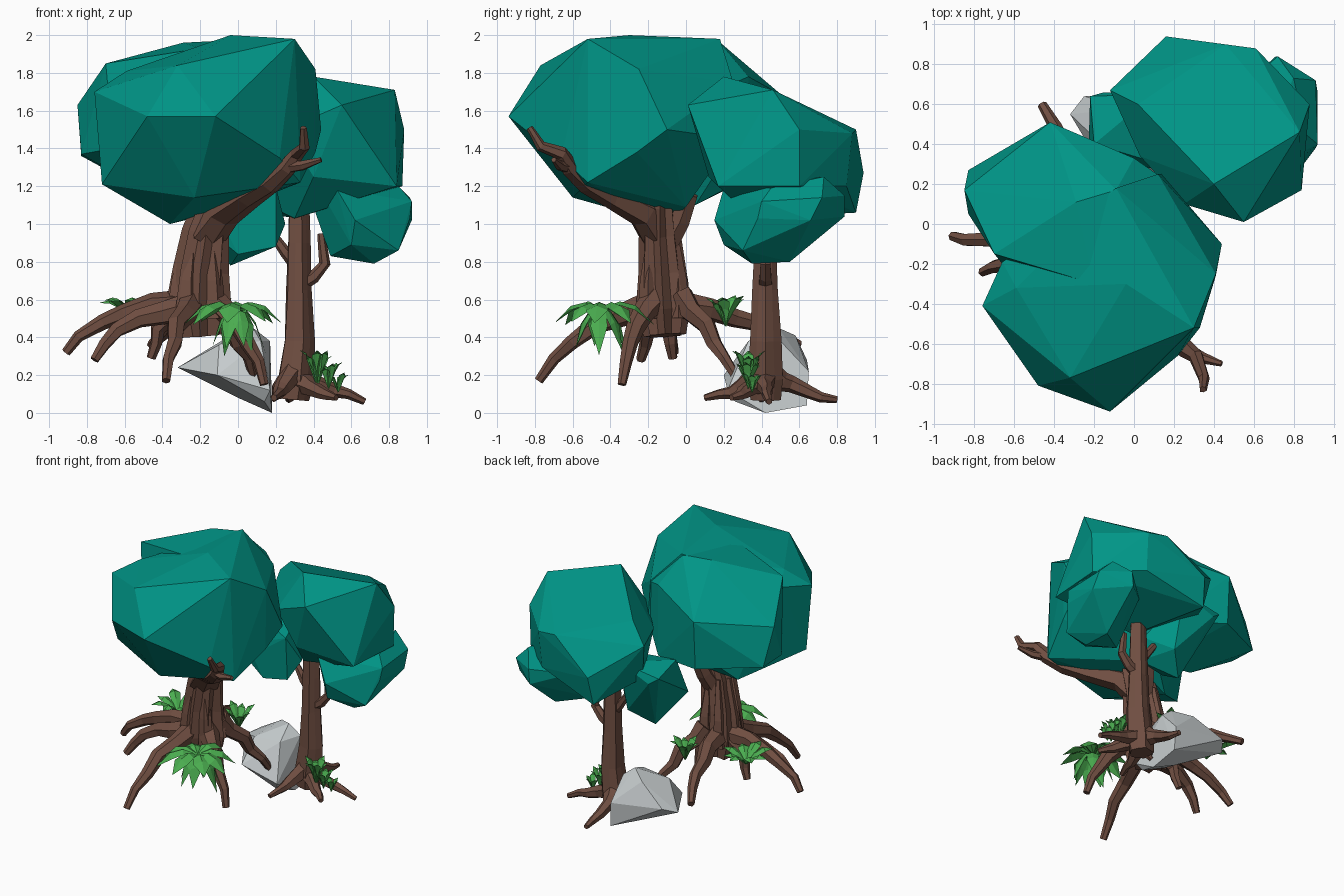
import bpy
import bmesh
import math
import random
from mathutils import Vector, Quaternion

random.seed(4)
default_cube = bpy.data.objects.get("Cube")
if default_cube:
    bpy.data.objects.remove(default_cube, do_unlink=True)


def make_material(name, colour):
    material = bpy.data.materials.new(name)
    material.use_nodes = True
    rgba = (*colour, 1)
    material.diffuse_color = rgba
    shader = next(n for n in material.node_tree.nodes if n.type == "BSDF_PRINCIPLED")
    shader.inputs["Base Color"].default_value = rgba
    shader.inputs["Roughness"].default_value = 0.9
    return material


teal = make_material("teal foliage", (0, .3, .24))
brown = make_material("brown bark", (.16, .076, .053))
green = make_material("green fern", (.07, .42, .08))
grey = make_material("grey stone", (.58, .62, .63))


def finish(bm, name, material):
    """Turn a bmesh into a flat shaded object of one colour."""
    mesh = bpy.data.meshes.new(name)
    bm.to_mesh(mesh)
    bm.free()
    mesh.materials.append(material)
    obj = bpy.data.objects.new(name, mesh)
    bpy.context.collection.objects.link(obj)
    return obj


def faceted_hull(name, corners, material):
    """Wrap a few corner points in a convex faceted solid."""
    bm = bmesh.new()
    for corner in corners:
        bm.verts.new(corner)
    hull = bmesh.ops.convex_hull(bm, input=bm.verts)
    loose = {g for g in hull["geom_interior"] + hull["geom_unused"]
             if isinstance(g, bmesh.types.BMVert)}
    bmesh.ops.delete(bm, geom=list(loose), context="VERTS")
    bmesh.ops.dissolve_limit(bm, angle_limit=math.radians(4),
                             verts=bm.verts, edges=bm.edges)
    bmesh.ops.recalc_face_normals(bm, faces=bm.faces)
    return finish(bm, name, material)


def loft_bark(bm, path, radii, sides=6, ridge=0.0, squash=1.0):
    """Sweep a rough polygon along a path, with optional bark ridges."""
    path = [Vector(p) for p in path]
    turn, heading = Quaternion(), Vector((0, 0, 1))
    rings = []
    for i, point in enumerate(path):
        ahead = path[min(i + 1, len(path) - 1)] - path[max(i - 1, 0)]
        turn = heading.rotation_difference(ahead) @ turn
        heading = ahead
        ring = []
        for k in range(sides):
            angle = math.tau * k / sides
            reach = radii[i] * (1 + ridge * (-1) ** k + random.uniform(-.06, .06))
            offset = Vector((math.cos(angle), math.sin(angle) * squash, 0)) * reach
            ring.append(bm.verts.new(point + turn @ offset))
        rings.append(ring)
    for low, high in zip(rings, rings[1:]):
        for k in range(sides):
            n = (k + 1) % sides
            bm.faces.new((low[k], low[n], high[n], high[k]))
    bm.faces.new(reversed(rings[0]))
    bm.faces.new(rings[-1])


def root_path(start, bend, tip, steps=5):
    """Curve from start to tip, pulled towards the bend, a little crooked."""
    start, bend, tip = Vector(start), Vector(bend), Vector(tip)
    points = []
    for i in range(steps + 1):
        t = i / steps
        point = start.lerp(bend, t).lerp(bend.lerp(tip, t), t)
        if 0 < i < steps:
            point += Vector([random.uniform(-.013, .013) for axis in "xyz"])
        points.append(point)
    return points


def add_roots(bm, roots, thick, thin):
    for root in roots:
        path = root_path(*root)
        last = len(path) - 1
        loft_bark(bm, path, [thick + (thin - thick) * (i / last) ** .8
                             for i in range(last + 1)])


def fern(name, crown, count, length, rise, drop, width):
    """Ring of folded pointed leaves that arch out from a crown."""
    bm = bmesh.new()
    for n in range(count):
        angle = math.tau * (n + random.uniform(-.2, .2)) / count
        out = Vector((math.cos(angle), math.sin(angle), 0))
        side = Vector((-out.y, out.x, 0))
        size = random.uniform(.8, 1.1)
        rows = []
        for t, spread in ((0, .15), (.35, .8), (.65, 1), (1, 0)):
            height = rise * math.sin(t * math.pi / 2) - drop * t * t
            rib = Vector(crown) + out * length * size * t
            rib.z += height * size
            edge = side * width * spread
            fold = Vector((0, 0, width * spread * .4))
            rows.append([bm.verts.new(p) for p in (rib - edge - fold, rib, rib + edge - fold)])
        for near, far in zip(rows, rows[1:]):
            for k in range(2):
                bm.faces.new((near[k], far[k], far[k + 1], near[k + 1]))
    bmesh.ops.remove_doubles(bm, verts=bm.verts, dist=.0005)
    return finish(bm, name, green)


# Large tree: ridged trunk, arched roots and a forked bough
bm = bmesh.new()
loft_bark(bm, [(-.2, -.11, .41), (-.21, -.12, .55), (-.2, -.13, .75),
               (-.17, -.14, .95), (-.13, -.14, 1.1), (-.1, -.14, 1.3)],
          [.12, .15, .13, .115, .1, .06], sides=16, ridge=.13, squash=.86)
add_roots(bm, [
    ((-.26, -.1, .58), (-.75, -.08, .58), (-.91, -.06, .32)),
    ((-.26, -.15, .56), (-.67, -.2, .5), (-.76, -.24, .28)),
    ((-.24, -.17, .58), (-.35, -.62, .48), (-.38, -.78, .17)),
    ((-.14, -.16, .6), (.06, -.33, .46), (.14, -.34, .15)),
    ((-.24, -.03, .57), (-.32, .36, .5), (-.46, .6, .36)),
    ((-.14, -.03, .62), (0, .14, .42), (.08, .26, .2)),
    ((-.3, -.1, .55), (-.42, -.08, .5), (-.46, -.07, .29))], .075, .024)
# Buttress ridges running up the trunk into the roots
for root_x, root_y in ((-.33, -.12), (-.27, -.2), (-.12, -.2), (-.13, -.04), (-.26, -.03)):
    loft_bark(bm, [(root_x, root_y, .5), (root_x * .9 - .02, root_y, .7),
                   (root_x * .6 - .07, root_y * .7 - .04, .98)], [.06, .045, .02], sides=5)
loft_bark(bm, [(-.17, -.15, .94), (-.08, -.23, 1.06), (.05, -.4, 1.15), (.17, -.53, 1.22),
               (.26, -.62, 1.3), (.31, -.66, 1.37), (.35, -.77, 1.41), (.345, -.83, 1.51)],
          [.1, .09, .075, .06, .048, .038, .03, .018], ridge=.08)
loft_bark(bm, [(.25, -.62, 1.3), (.34, -.67, 1.31), (.44, -.7, 1.34)], [.035, .028, .014])
loft_bark(bm, [(-.16, -.1, .9), (-.13, -.03, 1.02), (-.1, .02, 1.16)], [.07, .06, .05])
finish(bm, "large_tree_trunk", brown)

# Small tree: slim trunk, spreading roots and two side branches
bm = bmesh.new()
loft_bark(bm, [(.29, .42, .07), (.3, .42, .18), (.32, .42, .38), (.32, .42, .65),
               (.32, .42, .9), (.32, .42, 1.15)],
          [.08, .095, .08, .067, .058, .05], sides=10, ridge=.08)
add_roots(bm, [
    ((.3, .4, .22), (.22, .26, .1), (.19, .1, .08)),
    ((.3, .42, .2), (.45, .42, .13), (.67, .44, .06)),
    ((.29, .43, .22), (.25, .6, .1), (.27, .8, .07)),
    ((.31, .4, .17), (.42, .32, .12), (.52, .24, .08)),
    ((.28, .42, .2), (.23, .4, .14), (.18, .4, .07))], .07, .018)
loft_bark(bm, [(.33, .42, .68), (.4, .42, .72), (.46, .42, .79), (.44, .42, .95)],
          [.04, .035, .03, .022])
loft_bark(bm, [(.31, .42, .78), (.25, .42, .85), (.18, .43, .95)], [.035, .03, .022])
finish(bm, "small_tree_trunk", brown)

# Foliage masses
faceted_hull("large_tree_front_canopy", [
    (-.04, -.3, 2), (.3, -.52, 1.98), (-.09, .18, 1.98), (-.32, -.77, 1.84),
    (-.59, -.32, 1.81), (-.12, -.94, 1.57), (-.76, -.41, 1.7), (-.48, -.81, 1.57),
    (-.72, -.4, 1.21), (-.23, -.6, 1.14), (.41, -.25, 1.82), (.44, -.1, 1.5),
    (.33, -.52, 1.22), (.22, -.66, 1.35), (-.36, -.1, 1), (0, 0, 1.09), (-.66, -.19, 1.74),
    (.14, .25, 1.45), (.41, -.26, 1.38), (.12, .25, 1.75)], teal)
faceted_hull("large_tree_back_canopy", [
    (-.29, .11, 1.96), (-.7, -.15, 1.85), (-.42, .51, 1.68), (-.85, .17, 1.63),
    (-.83, .27, 1.36), (-.83, .05, 1.37), (-.42, .49, 1.32), (0, .33, 1.78),
    (0, .33, 1.25), (-.5, 0, 1.18), (-.15, .05, 1.1), (-.09, .17, 1.97),
    (.13, .24, 1.74), (.13, .24, 1.4), (-.2, -.3, 1.93), (-.66, -.2, 1.4)], teal)
faceted_hull("small_tree_main_canopy", [
    (.4, .2, 1.78), (.83, .46, 1.71), (.46, .9, 1.5), (.61, .88, 1.48),
    (-.12, .67, 1.48), (.02, .6, 1.61), (.16, .94, 1.27), (.55, .01, 1.63),
    (.84, .17, 1.2), (.88, .6, 1.5), (.87, .6, 1.2), (.4, .12, 1.25), (.03, .34, 1.45),
    (.25, .1, 1.5), (.14, .9, 1.06), (-.06, .6, 1.2), (.6, .85, 1.2), (.3, .35, 1.03)], teal)
faceted_hull("small_tree_side_canopy", [
    (.41, .4, 1.06), (.44, .3, 1.17), (.52, .2, 1.19), (.86, .45, 1.19), (.92, .4, 1.12),
    (.91, .38, 1.03), (.85, .3, .86), (.72, .35, .79), (.7, .55, .8),
    (.49, .4, .83), (.62, .15, 1.02), (.6, .2, .89), (.71, .84, 1.04), (.72, .84, 1.15),
    (.8, .73, 1.25), (.91, .72, 1.14), (.92, .66, 1.02), (.5, .65, 1.1)], teal)
faceted_hull("small_tree_low_canopy", [
    (-.23, .3, 1.03), (-.15, .66, 1.2), (-.04, .42, .78), (0, .3, .84),
    (.2, .3, .88), (.25, .4, 1), (.2, .28, 1.2), (-.08, .28, 1), (.1, .65, 1.3),
    (-.2, .4, 1.3), (.1, .55, .9), (-.22, .64, 1.25)], teal)

# Tilted boulder
faceted_hull("boulder", [
    (-.32, .55, .24), (-.25, .64, .28), (.18, .42, 0), (.18, .64, .04),
    (.17, .65, .22), (.17, .5, .38), (.08, .49, .45), (-.1, .34, .36), (.12, .33, .38),
    (.17, .22, .12), (.14, .26, .06), (-.11, .2, .2), (-.04, .58, .41), (0, .42, .08)], grey)

# Ferns
fern("front_fern", (-.02, -.45, .55), 8, .27, .12, .2, .06)
fern("front_fern_skirt", (-.01, -.46, .54), 6, .15, .08, .3, .045)
fern("back_fern", (-.57, .1, .5), 8, .19, .16, .07, .04)
fern("trunk_fern", (-.14, .21, .46), 7, .11, .18, .03, .03)
fern("small_tree_fern", (.42, .33, .14), 8, .09, .22, .03, .028)
fern("middle_fern", (.48, .33, .13), 6, .07, .15, .02, .022)
fern("root_fern", (.53, .35, .11), 5, .06, .12, .02, .02)
